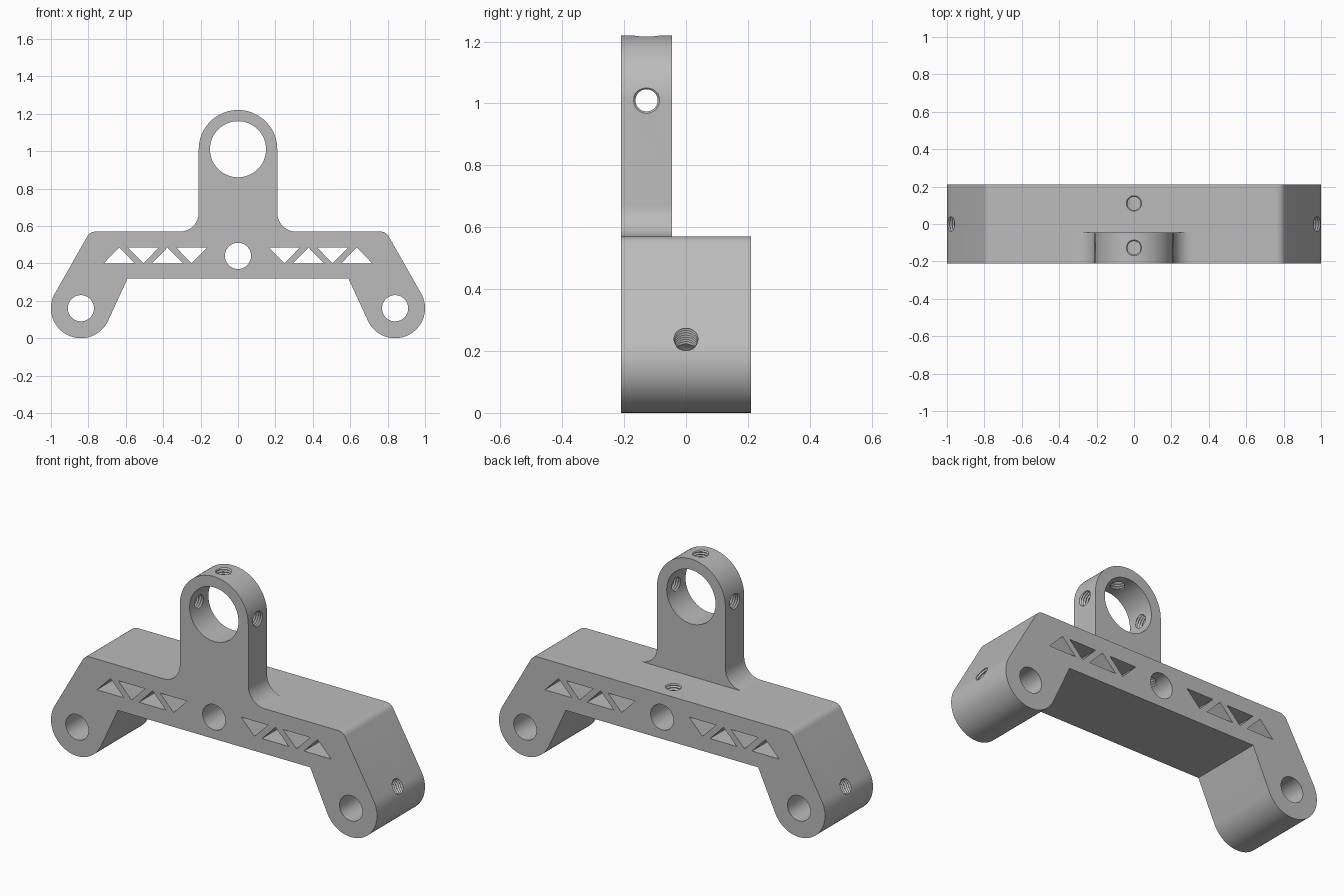
import bpy, bmesh
from math import sin, cos, radians, pi
from mathutils import Vector, Matrix

cube = bpy.data.objects.get("Cube")
if cube:
    bpy.data.objects.remove(cube, do_unlink=True)

FRONT, BACK, POST_BACK = -0.21, 0.21, -0.045
POST_Y = (FRONT + POST_BACK) / 2
EYE_Z, HUB_Z, FOOT = 1.01, 0.44, (0.84, 0.16)

grey = bpy.data.materials.new("machined grey")
grey.use_nodes = True
colour = (0.5, 0.5, 0.5, 1)
grey.diffuse_color = colour
grey.node_tree.nodes["Principled BSDF"].inputs["Base Color"].default_value = colour


def arc(x, z, r, start, end, n):
    """Points on an arc in the x-z plane, angles in degrees."""
    angles = [radians(start + (end - start) * i / n) for i in range(n + 1)]
    return [(x + r * cos(a), z + r * sin(a)) for a in angles]


def mirrored(half):
    """Close a right-hand outline with its mirror image."""
    return half + [(-x, z) for x, z in reversed(half) if abs(x) > 1e-5]


def make_object(name, bm):
    bmesh.ops.recalc_face_normals(bm, faces=bm.faces)
    mesh = bpy.data.meshes.new(name)
    bm.to_mesh(mesh)
    bm.free()
    mesh.materials.append(grey)
    obj = bpy.data.objects.new(name, mesh)
    bpy.context.collection.objects.link(obj)
    return obj


def add_prism(bm, outline, y0, y1):
    """Extrude an x-z outline along y."""
    face = bm.faces.new([bm.verts.new((x, y0, z)) for x, z in outline])
    out = bmesh.ops.extrude_face_region(bm, geom=[face])
    verts = [v for v in out["geom"] if isinstance(v, bmesh.types.BMVert)]
    bmesh.ops.translate(bm, verts=verts, vec=(0, y1 - y0, 0))


def add_thread(bm, start, end, sides=24, pitch=0.014):
    """Ridged screw-hole cutter between two points."""
    start, end = Vector(start), Vector(end)
    axis = end - start
    turn = axis.to_track_quat('Z', 'Y').to_matrix().to_4x4()
    place = Matrix.Translation(start) @ turn
    count = 2 * round(axis.length / pitch)
    rings = []
    for i in range(count + 1):
        r = 0.043 if i % 2 else 0.036
        h = axis.length * i / count
        rings.append([bm.verts.new(place @ Vector((r * cos(a), r * sin(a), h)))
                      for a in (2 * pi * k / sides for k in range(sides))])
    for low, high in zip(rings, rings[1:]):
        for k in range(sides):
            j = (k + 1) % sides
            bm.faces.new((low[k], low[j], high[j], high[k]))
    bm.faces.new(rings[0][::-1])
    bm.faces.new(rings[-1])


def apply_boolean(target, tool, operation):
    mod = target.modifiers.new("join", 'BOOLEAN')
    mod.operation, mod.solver, mod.object = operation, 'EXACT', tool
    bpy.context.view_layer.objects.active = target
    bpy.ops.object.modifier_apply(modifier=mod.name)
    bpy.data.objects.remove(tool, do_unlink=True)


# Main beam with rounded feet
bm = bmesh.new()
beam = [(0, 0.57)] + arc(0.762, 0.52, 0.05, 90, 30, 8)
beam += arc(*FOOT, 0.16, 30, -155, 40) + [(0.59, 0.32), (0, 0.32)]
add_prism(bm, mirrored(beam), FRONT, BACK)
bracket = make_object("bracket", bm)

# Upright post with round eye and filleted base
bm = bmesh.new()
post = arc(0, EYE_Z, 0.21, 90, 0, 24) + arc(0.31, 0.67, 0.1, 180, 270, 12)
post += [(0.31, 0.53), (0, 0.53)]
add_prism(bm, mirrored(post), FRONT, POST_BACK)
apply_boolean(bracket, make_object("post", bm), 'UNION')

# Round through holes and triangular truss windows
bm = bmesh.new()
for x, z, r in ((0, EYE_Z, 0.15), (0, HUB_Z, 0.07), (*FOOT, 0.07), (-FOOT[0], FOOT[1], 0.07)):
    add_prism(bm, arc(x, z, r, 0, 360, 64)[:-1], -0.4, 0.4)
for side in (-1, 1):
    for i in range(4):
        x = side * (0.248 + 0.129 * i)
        base, tip = (0.485, 0.4) if i % 2 == 0 else (0.4, 0.485)
        add_prism(bm, [(x - 0.083, base), (x + 0.083, base), (x, tip)], -0.4, 0.4)
apply_boolean(bracket, make_object("hole_cutter", bm), 'DIFFERENCE')

# Threaded set-screw holes
bm = bmesh.new()
add_thread(bm, (0, 0.11, HUB_Z), (0, 0.11, 0.62))
add_thread(bm, (0, POST_Y, EYE_Z + 0.08), (0, POST_Y, 1.28))
for side in (-1, 1):
    add_thread(bm, (side * 0.08, POST_Y, EYE_Z), (side * 0.27, POST_Y, EYE_Z))
    ray = Vector((side * cos(pi / 6), 0, sin(pi / 6)))
    foot = Vector((side * FOOT[0], 0, FOOT[1]))
    add_thread(bm, foot + ray * 0.02, foot + ray * 0.22)
apply_boolean(bracket, make_object("thread_cutter", bm), 'DIFFERENCE')

# Smooth curved walls, crisp edges
bpy.ops.object.select_all(action='DESELECT')
bracket.select_set(True)
bpy.context.view_layer.objects.active = bracket
bpy.ops.object.shade_smooth_by_angle(angle=radians(25))
